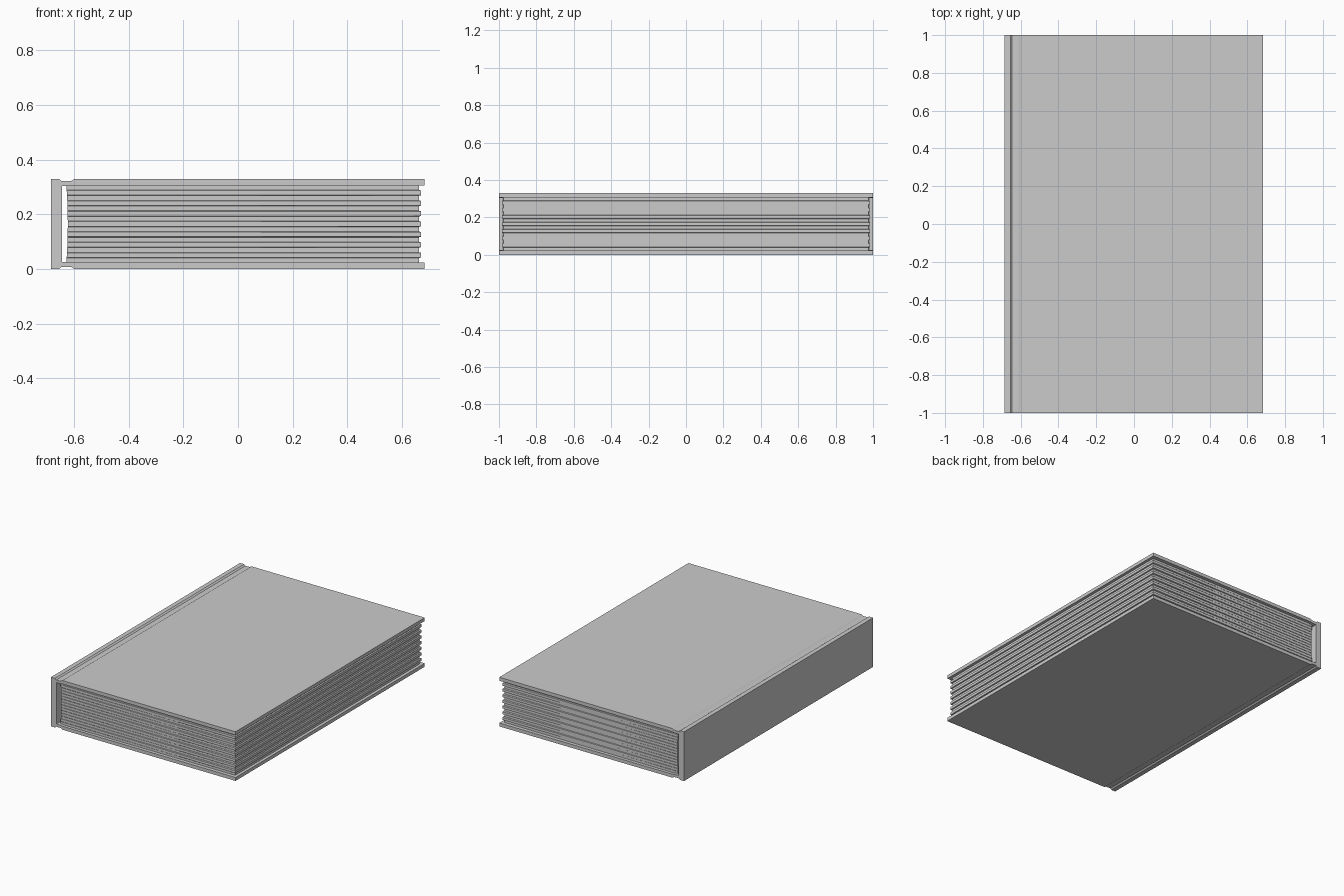
import bpy, bmesh

if "Cube" in bpy.data.objects:
    bpy.data.objects.remove(bpy.data.objects["Cube"])

H = 0.329      # total book thickness
BOARD = 0.023  # cover board thickness


def make_object(name, bm):
    bmesh.ops.recalc_face_normals(bm, faces=bm.faces)
    mesh = bpy.data.meshes.new(name)
    bm.to_mesh(mesh)
    bm.free()
    obj = bpy.data.objects.new(name, mesh)
    bpy.context.collection.objects.link(obj)
    return obj


# Cover: C-shaped profile with hinge grooves, extruded along y
outer = [(-0.685, 0), (-0.655, 0), (-0.645, 0.008), (-0.612, 0.008),
         (-0.60, 0), (0.682, 0)]
inner = [(0.682, BOARD), (-0.60, BOARD), (-0.615, 0.026), (-0.645, 0.026)]
half = outer + inner
profile = half + [(x, H - z) for x, z in reversed(half)]

bm = bmesh.new()
face = bm.faces.new([bm.verts.new((x, -1, z)) for x, z in profile])
ext = bmesh.ops.extrude_face_region(bm, geom=[face])
bmesh.ops.translate(bm, vec=(0, 2, 0),
                    verts=[v for v in ext["geom"] if isinstance(v, bmesh.types.BMVert)])
make_object("cover", bm)

# Pages: stacked rings, ridged at the fore edge and fading out towards the spine
bm = bmesh.new()
LAYERS = 15
z0, z1 = BOARD - 0.001, H - BOARD + 0.001
step = (z1 - z0) / LAYERS
rings = []
for i in range(LAYERS):
    out = i % 2 == 1
    fore = 0.670 if out else 0.662
    end = 0.985 if out else 0.975
    for z in (z0 + i * step + (0.001 if i else 0), z0 + (i + 1) * step - (0.001 if i < LAYERS - 1 else 0)):
        t = (z - H / 2) / (H / 2)
        back = -0.623 - 0.007 * t * t  # gently hollow back
        rings.append([bm.verts.new(p) for p in (
            (back, -0.980, z), (fore, -end, z), (fore, end, z), (back, 0.980, z))])
for a, b in zip(rings, rings[1:]):
    for k in range(4):
        n = (k + 1) % 4
        bm.faces.new((a[k], a[n], b[n], b[k]))
bm.faces.new(rings[0])
bm.faces.new(rings[-1])
make_object("pages", bm)
